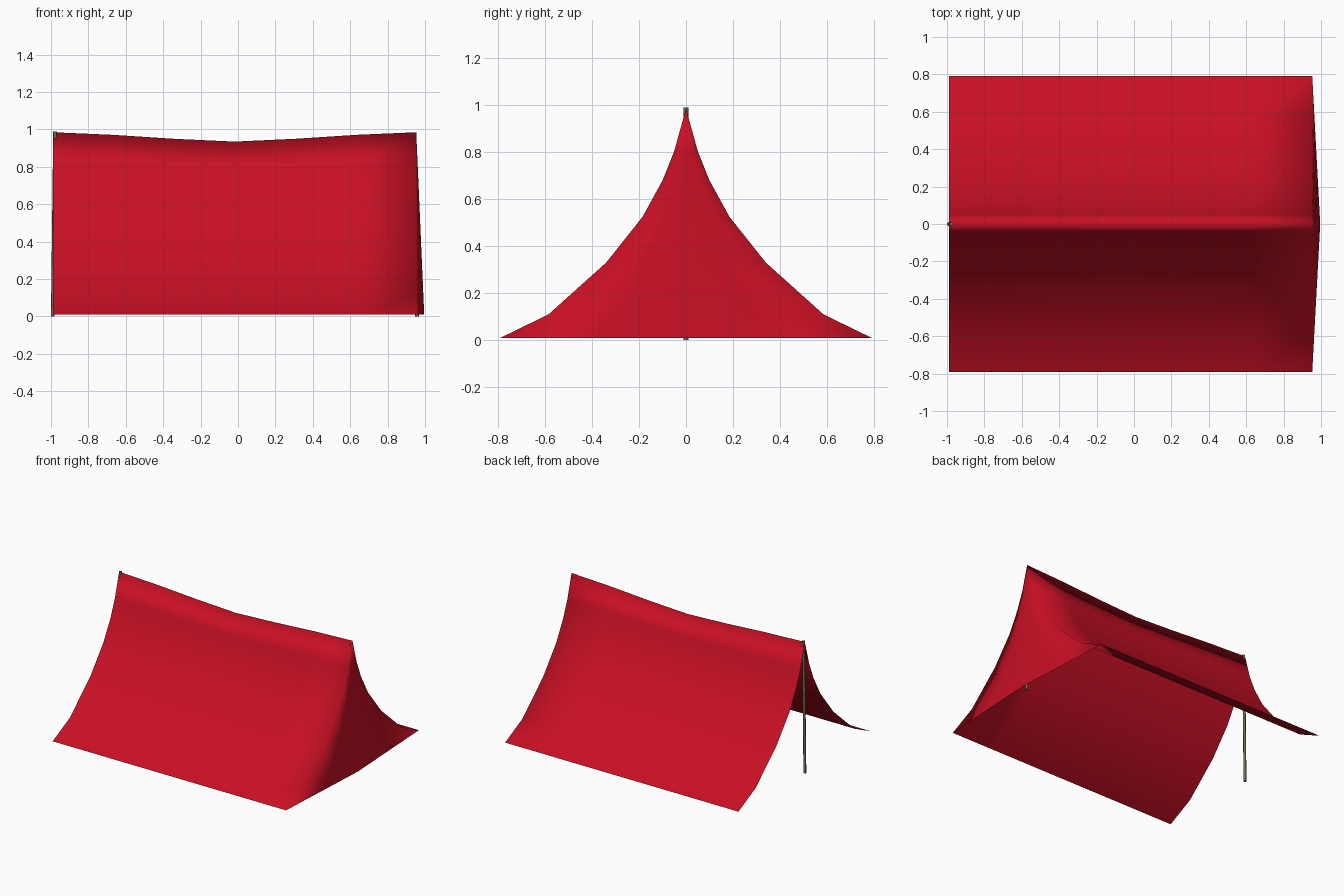
import bpy, bmesh
from mathutils import Vector

cube = bpy.data.objects.get("Cube")
if cube:
    bpy.data.objects.remove(cube)


def make_material(name, rgb):
    mat = bpy.data.materials.new(name)
    mat.use_nodes = True
    mat.diffuse_color = (*rgb, 1)
    mat.node_tree.nodes["Principled BSDF"].inputs["Base Color"].default_value = (*rgb, 1)
    return mat


def add_object(name, bm, mat):
    mesh = bpy.data.meshes.new(name)
    bm.to_mesh(mesh)
    bm.free()
    mesh.materials.append(mat)
    obj = bpy.data.objects.new(name, mesh)
    bpy.context.collection.objects.link(obj)
    return obj


def add_grid(bm, rows):
    """Skin a list of equally long point rows with quads."""
    verts = [[bm.verts.new(p) for p in row] for row in rows]
    for a, b in zip(verts, verts[1:]):
        for i in range(len(a) - 1):
            bm.faces.new((a[i], b[i], b[i + 1], a[i + 1]))


canvas_red = make_material("canvas red", (0.58, 0.005, 0.018))
pole_olive = make_material("pole olive", (0.16, 0.15, 0.09))

# Half cross-section of the canvas (y, z), from hem to ridge
RIDGE = 0.985
HALF = [(0.79, 0.01), (0.585, 0.11), (0.34, 0.33), (0.185, 0.525),
        (0.1, 0.68), (0.05, 0.805), (0, RIDGE)]
OPEN_X, CLOSED_X, BULGE = -0.99, 0.953, 0.043
SAG = [0, 0.014, 0.035, 0.05, 0.035, 0.014, 0]

# Roof: swept along x, the ridge sagging between the poles
bm = bmesh.new()
section = [(-y, z) for y, z in HALF] + HALF[-2::-1]
columns = []
for i, sag in enumerate(SAG):
    x = OPEN_X + (CLOSED_X - OPEN_X) * i / (len(SAG) - 1)
    columns.append([(x, y, z - sag * (z / RIDGE) ** 3) for y, z in section])
add_grid(bm, columns)

# Closed end wall: leans outward toward the middle of its hem
wall = []
for y, z in HALF:
    push = BULGE * (1 - z / RIDGE)
    wall.append([(CLOSED_X + push * (1 - abs(t)), y * t, z)
                 for t in (1, 0.5, 0, -0.5, -1)])
add_grid(bm, wall)
bmesh.ops.remove_doubles(bm, verts=bm.verts, dist=0.0005)
for face in bm.faces:
    c, n = face.calc_center_median(), face.normal
    face.normal_update()
    if face.normal.dot(Vector((c.x * 0.5, c.y, c.z * 0.5))) < 0:
        face.normal_flip()
    face.smooth = True
add_object("tent_canvas", bm, canvas_red)


# Poles: slim cylinders leaning slightly inward
def add_pole(name, bottom, top, radius=0.01):
    bottom, top = Vector(bottom), Vector(top)
    axis = top - bottom
    bm = bmesh.new()
    bmesh.ops.create_cone(bm, cap_ends=True, segments=8, radius1=radius,
                          radius2=radius, depth=axis.length)
    bmesh.ops.rotate(bm, verts=bm.verts,
                     matrix=axis.to_track_quat("Z", "Y").to_matrix())
    bmesh.ops.translate(bm, verts=bm.verts, vec=(bottom + top) / 2)
    for face in bm.faces:
        face.smooth = len(face.verts) == 4
    add_object(name, bm, pole_olive)


add_pole("open_end_pole", (-0.99, 0, 0), (-0.978, 0, 0.99))
add_pole("closed_end_pole", (0.957, 0, 0), (0.94, 0, 0.96))
